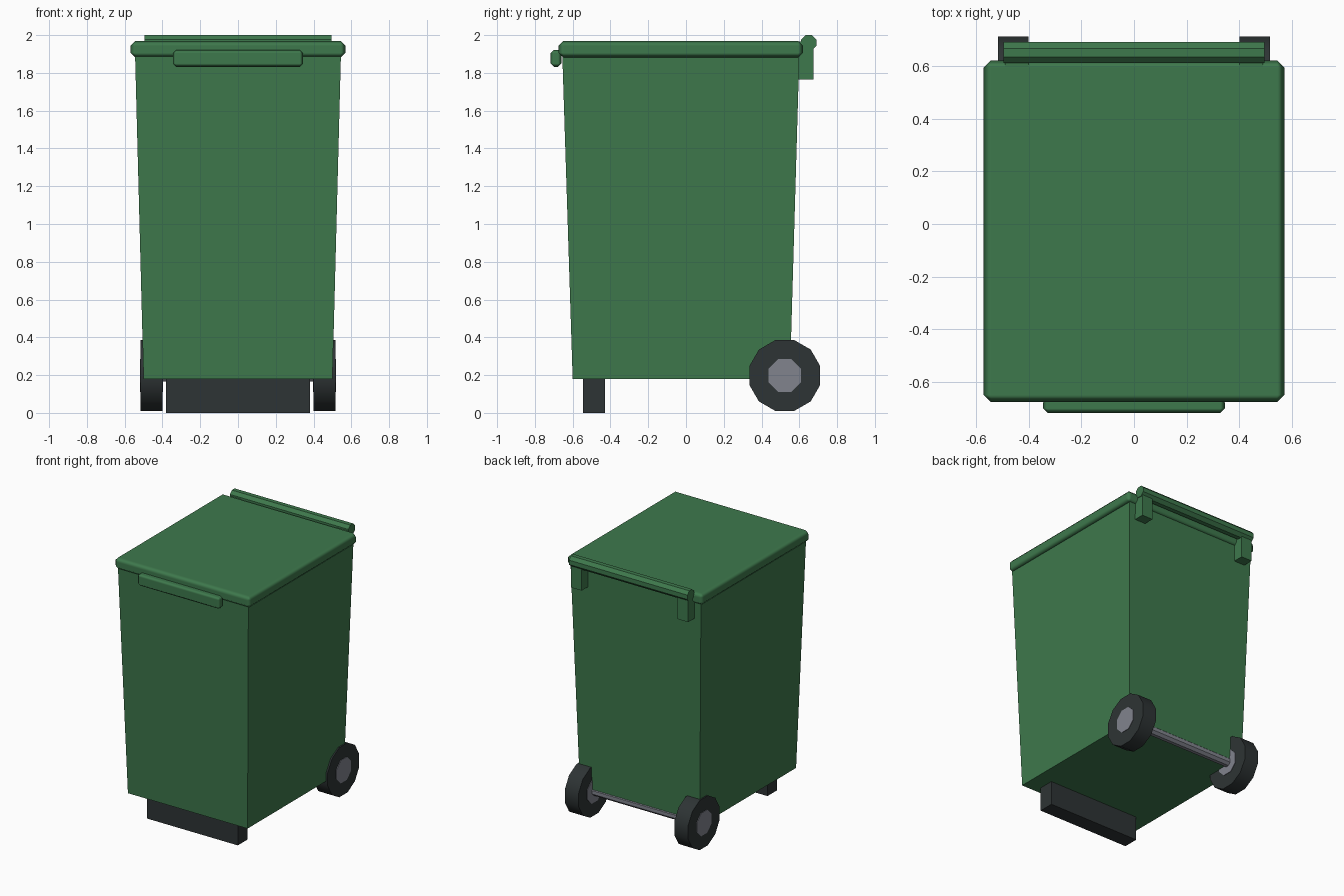
import bpy
import bmesh
from math import radians, pi
from mathutils import Matrix

cube = bpy.data.objects.get("Cube")
if cube:
    bpy.data.objects.remove(cube, do_unlink=True)


def material(name, rgb):
    mat = bpy.data.materials.new(name)
    mat.use_nodes = True
    mat.diffuse_color = (*rgb, 1)
    mat.node_tree.nodes["Principled BSDF"].inputs["Base Color"].default_value = (*rgb, 1)
    return mat


green = material("green plastic", (0.048, 0.19, 0.073))
rubber = material("dark rubber", (0.027, 0.034, 0.035))
metal = material("grey metal", (0.22, 0.23, 0.27))


def add_object(name, bm, mat):
    mesh = bpy.data.meshes.new(name)
    bm.to_mesh(mesh)
    bm.free()
    mesh.materials.append(mat)
    obj = bpy.data.objects.new(name, mesh)
    bpy.context.collection.objects.link(obj)
    return obj


def box(name, x, y, z, mat, bevel=0):
    """Box from (min, max) ranges, with optional softly shaded chamfer."""
    bm = bmesh.new()
    bmesh.ops.create_cube(bm, size=1)
    for v in bm.verts:
        v.co = [r[0] if c < 0 else r[1] for c, r in zip(v.co, (x, y, z))]
    obj = add_object(name, bm, mat)
    if bevel:
        mod = obj.modifiers.new("chamfer", "BEVEL")
        mod.width = bevel
        mod.segments = 1
        mod.harden_normals = True
        for poly in obj.data.polygons:
            poly.use_smooth = True
    return obj


def rod(name, x0, x1, y, z, radius, sides, mat):
    """Prism along x with a flat side facing up."""
    bm = bmesh.new()
    bmesh.ops.create_cone(bm, cap_ends=True, segments=sides, radius1=radius,
                          radius2=radius, depth=x1 - x0)
    turn = Matrix.Rotation(pi / 2, 4, "Y") @ Matrix.Rotation(pi / sides, 4, "Z")
    bmesh.ops.transform(bm, matrix=Matrix.Translation(((x0 + x1) / 2, y, z)) @ turn,
                        verts=bm.verts)
    obj = add_object(name, bm, mat)
    bpy.ops.object.select_all(action="DESELECT")
    obj.select_set(True)
    bpy.context.view_layer.objects.active = obj
    bpy.ops.object.shade_smooth_by_angle(angle=radians(40))
    return obj


# Tapered bin body: the top ring is wider than the base
body = box("body", (-0.5, 0.5), (-0.6, 0.55), (0.18, 1.9), green)
for v in body.data.vertices:
    if v.co.z > 1:
        v.co.x *= 1.09
        v.co.y += 0.05 if v.co.y > 0 else -0.055

# Lid and front grip
box("lid", (-0.57, 0.57), (-0.675, 0.62), (1.88, 1.97), green, 0.027)
box("front_grip", (-0.345, 0.345), (-0.717, -0.66), (1.832, 1.922), green, 0.018)

# Rear push bar and its brackets
rod("push_bar", -0.495, 0.495, 0.65, 1.96, 0.0433, 8, green)
for side, x in (("left", (0.4, 0.49)), ("right", (-0.49, -0.4))):
    box(side + "_bracket", x, (0.58, 0.674), (1.765, 1.965), green)

# Front foot
box("front_foot", (-0.38, 0.38), (-0.545, -0.43), (0, 0.19), rubber)

# Axle, wheels and hubs
rod("axle", -0.42, 0.42, 0.525, 0.198, 0.034, 8, metal)
for side, s in (("left", 1), ("right", -1)):
    for part, inner, outer, radius, sides, mat in (
            ("wheel", 0.4, 0.515, 0.194, 12, rubber),
            ("hub", 0.396, 0.519, 0.094, 8, metal)):
        x0, x1 = sorted((s * inner, s * outer))
        rod(side + "_" + part, x0, x1, 0.523, 0.198, radius, sides, mat)
